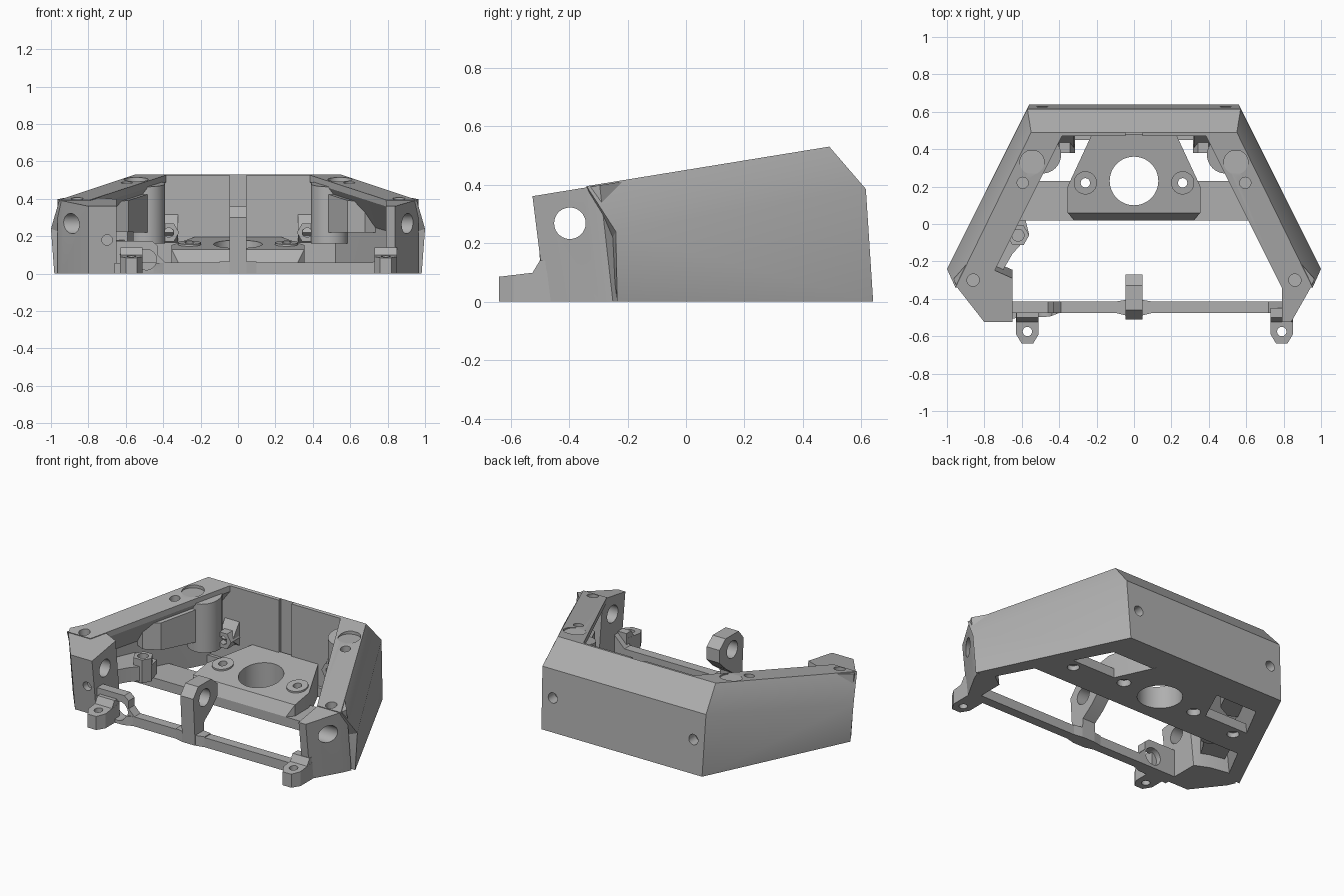
import bpy, bmesh, math
from mathutils import Matrix, Vector

if "Cube" in bpy.data.objects:
    bpy.data.objects.remove(bpy.data.objects["Cube"])

grey = bpy.data.materials.new("matte_grey")
grey.diffuse_color = (0.43, 0.43, 0.43, 1)
grey.use_nodes = True
grey.node_tree.nodes["Principled BSDF"].inputs["Base Color"].default_value = grey.diffuse_color


def roof(y):
    """Height of the sloping top plane."""
    return 0.53 - (0.49 - y) * 0.163


def finish(name, bm):
    bmesh.ops.recalc_face_normals(bm, faces=bm.faces)
    me = bpy.data.meshes.new(name)
    bm.to_mesh(me)
    bm.free()
    me.materials.append(grey)
    ob = bpy.data.objects.new(name, me)
    bpy.context.collection.objects.link(ob)
    return ob


def loft(name, rings, mx=1):
    """Skin a list of equal point rings and cap both ends."""
    bm = bmesh.new()
    vs = [[bm.verts.new((p[0] * mx, p[1], p[2])) for p in r] for r in rings]
    n = len(rings[0])
    for a, b in zip(vs, vs[1:]):
        for i in range(n):
            j = (i + 1) % n
            bm.faces.new((a[i], a[j], b[j], b[i]))
    bm.faces.new(vs[0])
    bm.faces.new(vs[-1])
    return finish(name, bm)


def prism(name, poly, z0, top, mx=1, lean=0.0):
    """Vertical prism; top is a height or a function of y, lean shifts y at the base."""
    f = top if callable(top) else (lambda y: top)
    return loft(name, [[(x, y + lean, z0) for x, y in poly],
                       [(x, y, f(y)) for x, y in poly]], mx)


def circle(x, y, r, n=32):
    return [(x + r * math.cos(2 * math.pi * i / n), y + r * math.sin(2 * math.pi * i / n)) for i in range(n)]


def cut(ob, cylinders=(), boxes=()):
    """Subtract (centre, radius, length, axis[, sides]) cylinders and (min, max) boxes."""
    bm = bmesh.new()
    rot = {"X": Matrix.Rotation(math.pi / 2, 4, "Y"), "Y": Matrix.Rotation(math.pi / 2, 4, "X"), "Z": Matrix()}
    for c in cylinders:
        centre, r, length, axis = c[:4]
        bmesh.ops.create_cone(bm, cap_ends=True, segments=c[4] if len(c) > 4 else 28, radius1=r, radius2=r,
                              depth=length, matrix=Matrix.Translation(centre) @ rot[axis])
    for lo, hi in boxes:
        lo, hi = Vector(lo), Vector(hi)
        m = Matrix.Translation((lo + hi) / 2) @ Matrix.Diagonal((*(hi - lo), 1))
        bmesh.ops.create_cube(bm, size=1, matrix=m)
    cutter = finish("cutter", bm)
    cutter.hide_render = True
    mod = ob.modifiers.new("holes", "BOOLEAN")
    mod.operation, mod.solver, mod.object = "DIFFERENCE", "EXACT", cutter
    bpy.context.view_layer.objects.active = ob
    bpy.ops.object.modifier_apply(modifier=mod.name)
    bpy.data.objects.remove(cutter)


# Outer shell: side walls and back wall with an undercut inner face
front = [(0.982, -0.235, 0), (1.0, -0.24, 0.24), (0.955, -0.34, 0.395), (0.79, -0.34, 0.395),
         (0.79, -0.335, 0.36), (0.89, -0.26, 0.20), (0.89, -0.235, 0)]
corner = [(0.56, 0.64, 0), (0.57, 0.615, 0.385), (0.55, 0.49, 0.53), (0.385, 0.47, roof(0.47)),
          (0.385, 0.47, 0.49), (0.52, 0.47, 0.31), (0.52, 0.47, 0)]
flip = lambda ring: [(-x, y, z) for x, y, z in ring]
shell = loft("outer_shell", [front, corner, flip(corner), flip(front)])
bm = bmesh.new()
bm.from_mesh(shell.data)
bmesh.ops.triangulate(bm, faces=bm.faces)
bm.to_mesh(shell.data)
bm.free()
holes = []
for s in (-1, 1):
    holes += [((s * 0.595, 0.22, roof(0.22)), 0.03, 0.10, "Z"),
              ((s * 0.545, 0.33, roof(0.33)), 0.065, 0.02, "Z"),
              ((s * 0.49, 0.63, 0.21), 0.032, 0.14, "Y")]
cut(shell, holes, [((-0.045, 0.40, 0.18), (0.045, 0.49, 0.6))])

# Corner columns, the wall blocks behind them and hex bosses on the inner back wall
for s, side in ((-1, "left"), (1, "right")):
    prism("corner_column_" + side, circle(0.49, 0.37, 0.10), 0.16, lambda y: roof(y) - 0.03, s)
    prism("wall_block_" + side, [(0.47, 0.30), (0.585, 0.07), (0.68, 0.02), (0.74, 0.05), (0.58, 0.38)],
          0.22, lambda y: roof(y) - 0.07, s)
    hexa = [(0.37 + 0.055 * math.cos(math.pi / 3 * i), 0.22 + 0.055 * math.sin(math.pi / 3 * i)) for i in range(6)]
    boss = loft("hex_boss_" + side, [[(x, y, z) for x, z in hexa] for y in (0.38, 0.48)], s)
    cut(boss, [((s * 0.37, 0.38, 0.22), 0.028, 0.08, "Y", 6)])
    loft("boss_gusset_" + side, [[(x, 0.40, 0.22), (x, 0.48, 0.16), (x, 0.48, 0.33)] for x in (0.32, 0.42)], s)

# Floor: low cross band and raised tilted mounting plate
band = prism("floor_band", [(-0.78, 0.02), (0.78, 0.02), (0.66, 0.23), (-0.66, 0.23)], 0, 0.06)
cut(band, [((0, 0.23, 0.05), 0.131, 0.4, "Z", 48)] + [((s * 0.26, 0.22, 0), 0.04, 0.6, "Z") for s in (-1, 1)]
    + [((s * 0.595, 0.17, 0), 0.035, 0.06, "Z") for s in (-1, 1)])
tilt = lambda y: 0.06 if y < 0.03 else 0.13 + 0.163 * (y - 0.06)
bm = bmesh.new()
base = [(-0.32, 0.02), (0.32, 0.02), (0.355, 0.06), (0.355, 0.20), (0.225, 0.48), (-0.225, 0.48), (-0.355, 0.20), (-0.355, 0.06)]
lo = [bm.verts.new((x, y, 0)) for x, y in base]
hi = [bm.verts.new((x, y, tilt(y))) for x, y in base]
bm.faces.new(lo)
bm.faces.new(hi[2:])
bm.faces.new((hi[0], hi[1], hi[2], hi[7]))
for i in range(8):
    j = (i + 1) % 8
    bm.faces.new((lo[i], lo[j], hi[j], hi[i]))
plate = finish("mounting_plate", bm)
cut(plate, [((0, 0.23, 0.1), 0.13, 0.6, "Z", 48)] + [((s * 0.26, 0.22, 0.1), 0.025, 0.6, "Z") for s in (-1, 1)])
cut(plate, [((s * 0.26, 0.22, 0), 0.04, 0.08, "Z") for s in (-1, 1)])
for s, side in ((-1, "left"), (1, "right")):
    ring = prism("plate_washer_" + side, circle(0.26, 0.22, 0.062), 0.12, lambda y: tilt(y) + 0.01, s)
    cut(ring, [((s * 0.26, 0.22, 0.15), 0.025, 0.3, "Z")])
prism("back_floor", [(-0.53, 0.45), (0.53, 0.45), (0.54, 0.60), (-0.54, 0.60)], 0.001, 0.06)

# Leaning front posts with cross holes and screw holes
post_top = lambda y: roof(y) - 0.004
left = prism("front_post_left", [(-0.945, -0.34), (-0.80, -0.525), (-0.65, -0.525), (-0.65, -0.29), (-0.74, -0.25),
                                 (-0.90, -0.22), (-0.965, -0.295)], 0, post_top, 1, 0.045)
right = prism("front_post_right", [(0.945, -0.34), (0.84, -0.525), (0.79, -0.525), (0.79, -0.30), (0.90, -0.22),
                                   (0.965, -0.295)], 0, post_top, 1, 0.045)
for ob, s in ((left, -1), (right, 1)):
    cut(ob, [((s * 0.85, -0.397, 0.268), 0.054, 0.8, "X"), ((s * 0.86, -0.30, 0.42), 0.033, 0.16, "Z")]
        + ([((-0.70, -0.52, 0.18), 0.028, 0.12, "Y")] if s < 0 else []))
cut(shell, [((s * 0.86, -0.30, 0.4), 0.033, 0.12, "Z") for s in (-1, 1)])

# Front rail with raised ends and an eyelet
profile = [(-0.67, 0), (0.83, 0), (0.83, 0.13), (0.79, 0.13), (0.72, 0.06), (-0.39, 0.06), (-0.43, 0.10), (-0.43, 0.15), (-0.46, 0.175), (-0.67, 0.175)]
rail = loft("front_rail", [[(x, y, z) for x, z in profile] for y in (-0.475, -0.415)])
cut(rail, [((-0.49, -0.44, 0.075), 0.055, 0.3, "Y")])
foot = prism("rail_foot", [(-0.66, -0.505), (-0.45, -0.495), (-0.385, -0.47), (-0.385, -0.42), (-0.66, -0.42)], 0, 0.058)
cut(foot, [((-0.49, -0.44, 0.075), 0.055, 0.3, "Y")])

# Centre lug with a cross hole
outline = [(-0.49, 0), (-0.51, 0.30), (-0.46, 0.36), (-0.33, 0.36), (-0.27, 0.31), (-0.27, 0.23), (-0.33, 0.17),
           (-0.40, 0.12), (-0.405, 0)]
lug = loft("centre_lug", [[(x, y, z) for y, z in outline] for x in (-0.045, 0.045)])
cut(lug, [((0, -0.397, 0.268), 0.054, 0.4, "X")])
for s, side in ((-1, "left"), (1, "right")):
    prism("lug_foot_" + side, [(0.04, -0.49), (0.10, -0.475), (0.10, -0.415), (0.04, -0.405)], 0, 0.065, s)

# Front screw tabs with a small riser behind each
for x, side in ((-0.57, "left"), (0.79, "right")):
    shape = [(-0.06, -0.45), (-0.06, -0.59), (-0.03, -0.64), (0.03, -0.64), (0.06, -0.59), (0.06, -0.45)]
    tab = prism("screw_tab_" + side, [(x + a, b) for a, b in shape], 0, lambda y: 0.085 + 0.12 * (y + 0.64))
    cut(tab, [((x, -0.575, 0.05), 0.025, 0.4, "Z")])
    loft("tab_riser_" + side, [[(x + a, -0.53, 0.09), (x + a, -0.50, 0.14), (x + a, -0.45, 0.14), (x + a, -0.45, 0.05)]
                               for a in (-0.059, 0.059)])

# Left bracket with a hex nut seat
prism("nut_bracket", [(-0.86, -0.24), (-0.72, -0.28), (-0.65, -0.16), (-0.56, -0.06), (-0.58, 0.02), (-0.74, 0.03)], 0.09, 0.18)
seat = prism("nut_seat", circle(-0.62, -0.06, 0.06, 6), 0.08, 0.225)
cut(seat, [((-0.62, -0.06, 0.22), 0.032, 0.14, "Z")])

# Smooth the round surfaces, keep hard edges
for ob in list(bpy.context.scene.objects):
    bpy.ops.object.select_all(action="DESELECT")
    ob.select_set(True)
    bpy.context.view_layer.objects.active = ob
    bpy.ops.object.shade_smooth_by_angle(angle=math.radians(25))
